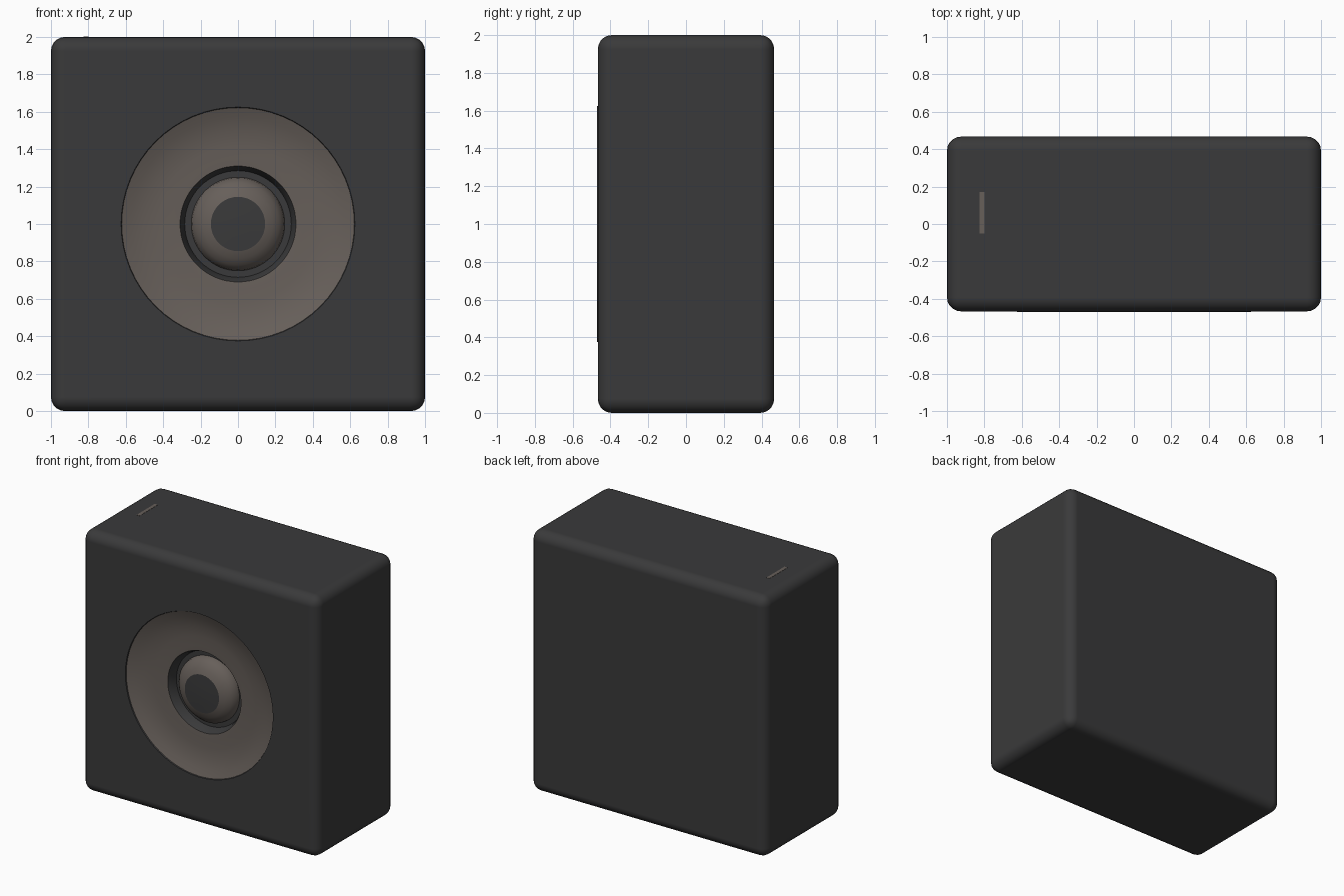
import bpy, bmesh, math

if "Cube" in bpy.data.objects:
    bpy.data.objects.remove(bpy.data.objects["Cube"])

def material(name, col):
    m = bpy.data.materials.new(name)
    m.diffuse_color = (*col, 1)
    m.use_nodes = True
    m.node_tree.nodes["Principled BSDF"].inputs["Base Color"].default_value = m.diffuse_color
    return m

GREY = material("dark_grey", (0.042, 0.042, 0.043))
BROWN = material("warm_grey", (0.135, 0.115, 0.102))
FRONT, MID_Z, SEG = -0.467, 1.0, 64

def finish(obj, mat, angle=35):
    obj.data.materials.append(mat)
    bpy.ops.object.select_all(action='DESELECT')
    obj.select_set(True)
    bpy.context.view_layer.objects.active = obj
    bpy.ops.object.shade_smooth_by_angle(angle=math.radians(angle))

def box(name, centre, size, mat, bevel=0.0):
    bpy.ops.mesh.primitive_cube_add(size=1, location=centre)
    o = bpy.context.object
    o.name = name
    o.scale = size
    bpy.ops.object.transform_apply(location=False, rotation=False, scale=True)
    if bevel:
        b = o.modifiers.new("round", 'BEVEL')
        b.width, b.segments = bevel, 5
        bpy.ops.object.modifier_apply(modifier="round")
    finish(o, mat)
    return o

def revolve(name, profile, mat):
    """Profile of (radius, depth behind the front), outermost first, spun about y."""
    bm = bmesh.new()
    rings = []
    for r, d in profile:
        y = FRONT + d
        if r == 0:
            rings.append([bm.verts.new((0, y, MID_Z))] * SEG)
        else:
            rings.append([bm.verts.new((r * math.cos(2 * math.pi * i / SEG), y,
                                        MID_Z + r * math.sin(2 * math.pi * i / SEG)))
                          for i in range(SEG)])
    for a, b in zip(rings, rings[1:]):
        for i in range(SEG):
            j = (i + 1) % SEG
            vs = [a[i], b[i], b[j], a[j]]
            f = bm.faces.new(list(dict.fromkeys(vs)))
            f.normal_update()
            if f.normal.y > 0:
                f.normal_flip()
    me = bpy.data.meshes.new(name)
    bm.to_mesh(me)
    bm.free()
    o = bpy.data.objects.new(name, me)
    bpy.context.collection.objects.link(o)
    finish(o, mat)
    return o

# Cabinet with a round pocket in the front
cabinet = box("cabinet", (0, 0, 1), (2, 0.934, 2), GREY, 0.075)
bpy.ops.mesh.primitive_cylinder_add(vertices=SEG, radius=0.632, depth=0.4,
                                    location=(0, FRONT + 0.13 - 0.2, MID_Z),
                                    rotation=(math.pi / 2, 0, 0))
cutter = bpy.context.object
cutter.name = "pocket_cutter"
cutter.hide_render = True
cut = cabinet.modifiers.new("pocket", 'BOOLEAN')
cut.object, cut.operation, cut.solver = cutter, 'DIFFERENCE', 'EXACT'
bpy.context.view_layer.objects.active = cabinet
bpy.ops.object.modifier_apply(modifier="pocket")
bpy.data.objects.remove(cutter)
weighted = cabinet.modifiers.new("flat_shading", 'WEIGHTED_NORMAL')
weighted.keep_sharp = True

# Dark rim and shallow cone
revolve("cone_rim", [(0.636, -0.003), (0.625, -0.003), (0.618, 0.012)], GREY)
revolve("cone", [(0.622, 0.004), (0.57, 0.025), (0.5, 0.045), (0.42, 0.055),
                 (0.35, 0.057), (0.31, 0.06)], BROWN)
revolve("cone_inner_wall", [(0.31, 0.06), (0.295, 0.09), (0.285, 0.129)], GREY)

# Domed cap with a dark centre
revolve("cap_ring", [(0.25, 0.128), (0.245, 0.10), (0.22, 0.07), (0.185, 0.045),
                     (0.145, 0.03)], BROWN)
revolve("cap_centre", [(0.145, 0.03), (0.08, 0.027), (0, 0.025)], GREY)

# Small sliver mark on the top
box("top_mark", (-0.812, 0.06, 2.0), (0.026, 0.22, 0.003), BROWN)
